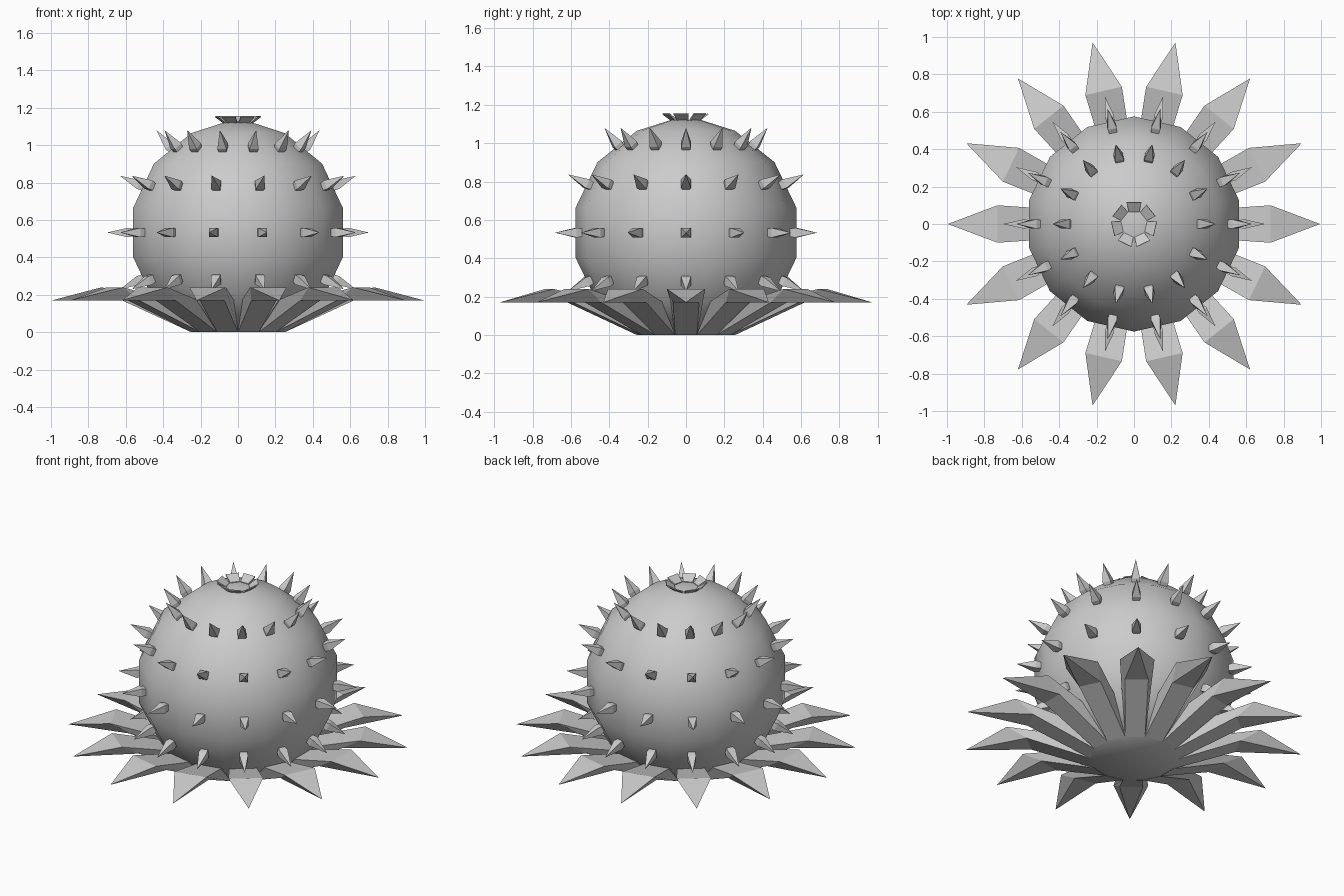
import bpy
import bmesh
from math import sin, cos, pi, radians
from mathutils import Vector, Matrix

if "Cube" in bpy.data.objects:
    bpy.data.objects.remove(bpy.data.objects["Cube"], do_unlink=True)

SIDES = 14
STEP = 2 * pi / SIDES
RADIUS = 0.59
CENTRE = 0.533

grey = bpy.data.materials.new("plain grey")
grey.use_nodes = True
grey.diffuse_color = (0.6, 0.6, 0.6, 1)
grey.node_tree.nodes["Principled BSDF"].inputs["Base Color"].default_value = (0.6, 0.6, 0.6, 1)


def finish(name, bm, smooth=False):
    bmesh.ops.recalc_face_normals(bm, faces=bm.faces)
    for face in bm.faces:
        face.smooth = smooth
    mesh = bpy.data.meshes.new(name)
    bm.to_mesh(mesh)
    bm.free()
    mesh.materials.append(grey)
    obj = bpy.data.objects.new(name, mesh)
    bpy.context.collection.objects.link(obj)
    return obj


def add_loft(bm, sections, matrix, tip=None):
    """Join four-cornered sections, ending in a point if a tip is given."""
    rings = [[bm.verts.new(matrix @ Vector(p)) for p in s] for s in sections]
    bm.faces.new(rings[0])
    for a, b in zip(rings, rings[1:]):
        for i in range(4):
            j = (i + 1) % 4
            bm.faces.new((a[i], a[j], b[j], b[i]))
    end = rings[-1]
    if tip:
        point = bm.verts.new(matrix @ Vector(tip))
        for i in range(4):
            bm.faces.new((end[i], end[(i + 1) % 4], point))
    else:
        bm.faces.new(end)


def section(low, high):
    """Upright trapezoid; low and high are (distance out, half width, height)."""
    (r0, w0, z0), (r1, w1, z1) = low, high
    return [(r0, -w0, z0), (r0, w0, z0), (r1, w1, z1), (r1, -w1, z1)]


# Round body with a flat base and a small flat top
profile = [(RADIUS * cos(pi * k / SIDES), CENTRE + RADIUS * sin(pi * k / SIDES))
           for k in range(-5, 6, 2)]
profile.append((0.08, 1.12))
bm = bmesh.new()
rings = [[bm.verts.new((r * cos((i + 0.5) * STEP), r * sin((i + 0.5) * STEP), z))
          for i in range(SIDES)] for r, z in profile]
for a, b in zip(rings, rings[1:]):
    for i in range(SIDES):
        j = (i + 1) % SIDES
        bm.faces.new((a[i], a[j], b[j], b[i]))
bm.faces.new(rings[0])
bm.faces.new(rings[-1])
finish("body", bm, smooth=True)

# Pointed leaves spreading from the base
bm = bmesh.new()
leaf = [section((0.25, 0.057, 0.0), (0.44, 0.08, 0.17)),
        section((0.62, 0.068, 0.17), (0.73, 0.1, 0.24))]
for i in range(SIDES):
    add_loft(bm, leaf, Matrix.Rotation(i * STEP, 4, "Z"), tip=(0.995, 0, 0.17))
finish("base_leaves", bm)

# Four rows of spikes, each flaring slightly before the point
bm = bmesh.new()


def square(x, h):
    return [(x, -h, -h), (x, h, -h), (x, h, h), (x, -h, h)]


spike = [square(0.53, 0.016), square(0.59, 0.025)]
for row in (-1, 0, 1, 2):
    tilt = Matrix.Rotation(-row * STEP, 4, "Y")
    for i in range(SIDES):
        place = Matrix.Translation((0, 0, CENTRE)) @ Matrix.Rotation(i * STEP, 4, "Z") @ tilt
        add_loft(bm, spike, place, tip=(0.7, 0, 0))
finish("spikes", bm)

# Ring of seven short flared tabs on top
bm = bmesh.new()
tab = [section((0.065, 0.028, 1.11), (0.065, 0.028, 1.125)),
       section((0.117, 0.04, 1.15), (0.115, 0.04, 1.156))]
for i in range(7):
    add_loft(bm, tab, Matrix.Rotation(radians(90) + i * 2 * STEP, 4, "Z"))
finish("crown_tabs", bm)
